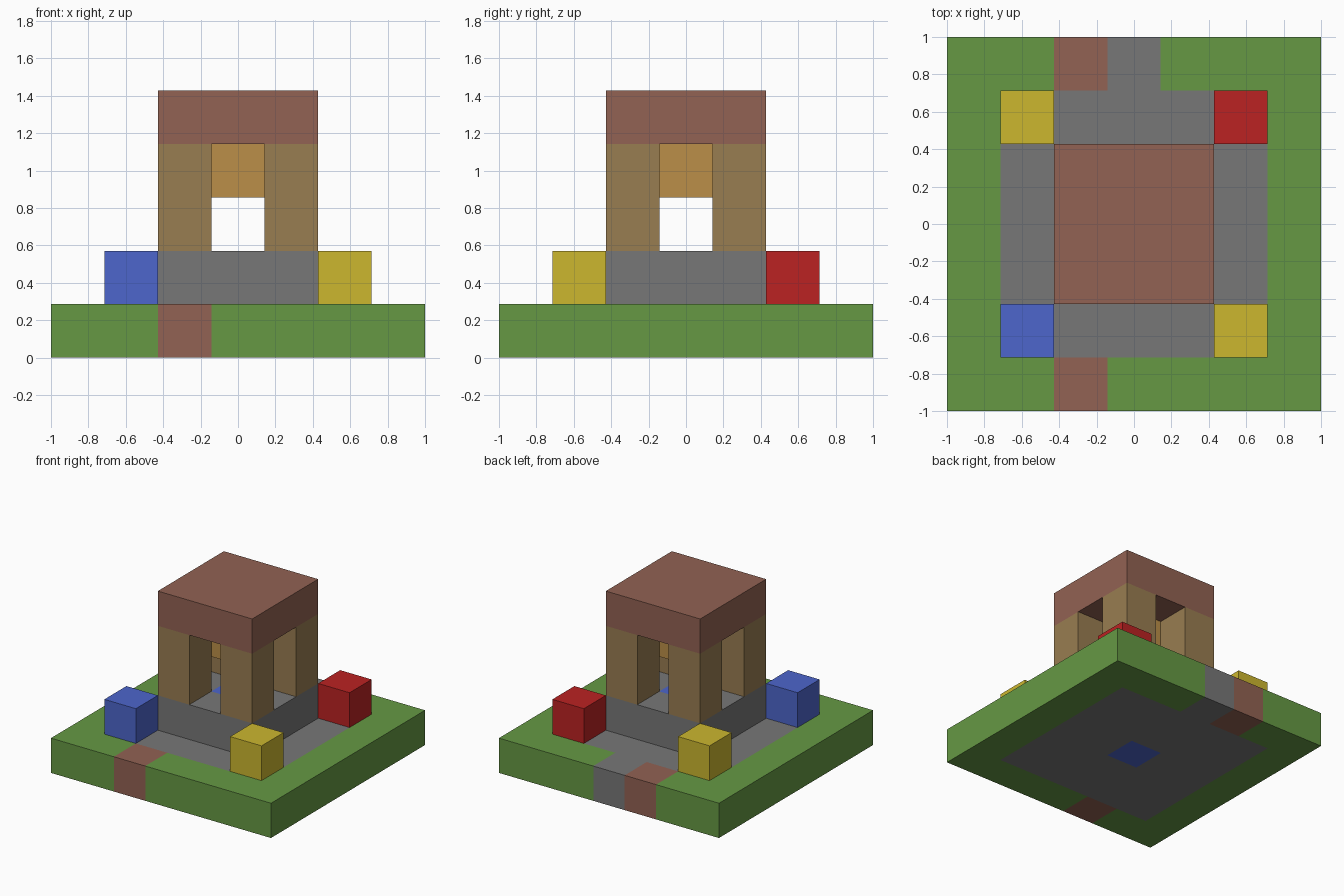
import bpy
import bmesh
from mathutils import Matrix, Vector

if "Cube" in bpy.data.objects:
    bpy.data.objects.remove(bpy.data.objects["Cube"], do_unlink=True)

U = 2 / 7  # edge of one building cube


def linear(c):
    c /= 255
    return c / 12.92 if c <= 0.04045 else ((c + 0.055) / 1.055) ** 2.4


def material(name, r, g, b):
    mat = bpy.data.materials.new(name)
    mat.use_nodes = True
    colour = (linear(r), linear(g), linear(b), 1)
    mat.diffuse_color = colour
    bsdf = next(n for n in mat.node_tree.nodes if n.type == "BSDF_PRINCIPLED")
    bsdf.inputs["Base Color"].default_value = colour
    bsdf.inputs["Roughness"].default_value = 0.9
    return mat


grass = material("grass green", 102, 153, 68)
stone = material("stone grey", 119, 119, 119)
clay = material("clay brown", 146, 98, 83)
timber = material("timber tan", 153, 125, 81)
lamp = material("lamp orange", 187, 143, 72)
blue = material("blue", 77, 102, 204)
yellow = material("yellow", 204, 183, 47)
red = material("red", 187, 34, 34)


def block(name, centre, size, mats, rule=None):
    """Box in cube units: centre column, bottom layer; rule(i, j) picks a colour."""
    bm = bmesh.new()
    bmesh.ops.create_cube(bm, size=1, matrix=Matrix.Diagonal((*size, 1)))
    if rule:
        # Cut the box along the cube grid, then colour each cell
        for axis in (Vector((1, 0, 0)), Vector((0, 1, 0))):
            for k in range(1, size[0]):
                bmesh.ops.bisect_plane(
                    bm, geom=bm.verts[:] + bm.edges[:] + bm.faces[:],
                    plane_co=axis * (k - size[0] / 2), plane_no=axis)
        bm.normal_update()
        for f in bm.faces:
            p = f.calc_center_median() - f.normal * 0.2
            f.material_index = rule(round(p.x), round(p.y))
    bmesh.ops.scale(bm, vec=(U, U, U), verts=bm.verts)
    mesh = bpy.data.meshes.new(name)
    bm.to_mesh(mesh)
    bm.free()
    for mat in mats:
        mesh.materials.append(mat)
    obj = bpy.data.objects.new(name, mesh)
    x, y, z = centre
    obj.location = (x * U, y * U, (z + size[2] / 2) * U)
    bpy.context.collection.objects.link(obj)
    return obj


def ground_rule(i, j):
    if i == 0 and j == 0:
        return 3                       # pool
    if max(abs(i), abs(j)) < 3 or (i == 0 and j == 3):
        return 1                       # paving and back path
    if i == -1 and abs(j) == 3:
        return 2                       # clay path ends
    return 0


# Ground slab and raised floor
block("ground_slab", (0, 0, 0), (7, 7, 1), [grass, stone, clay, blue], ground_rule)
block("raised_floor", (0, 0, 1), (3, 3, 1), [stone, blue],
      lambda i, j: int(i == 0 and j == 0))

# Pillars and corner blocks
corner_colours = {(-1, -1): blue, (1, -1): yellow, (-1, 1): yellow, (1, 1): red}
for (sx, sy), mat in corner_colours.items():
    where = ("front" if sy < 0 else "back") + ("_left" if sx > 0 else "_right")
    block("pillar_" + where, (sx, sy, 2), (1, 1, 2), [timber])
    block("corner_block_" + where, (2 * sx, 2 * sy, 1), (1, 1, 1), [mat])

# Roof with the lamp hanging under it
block("roof", (0, 0, 4), (3, 3, 1), [clay])
block("hanging_lamp", (0, 0, 3), (1, 1, 1), [lamp])
